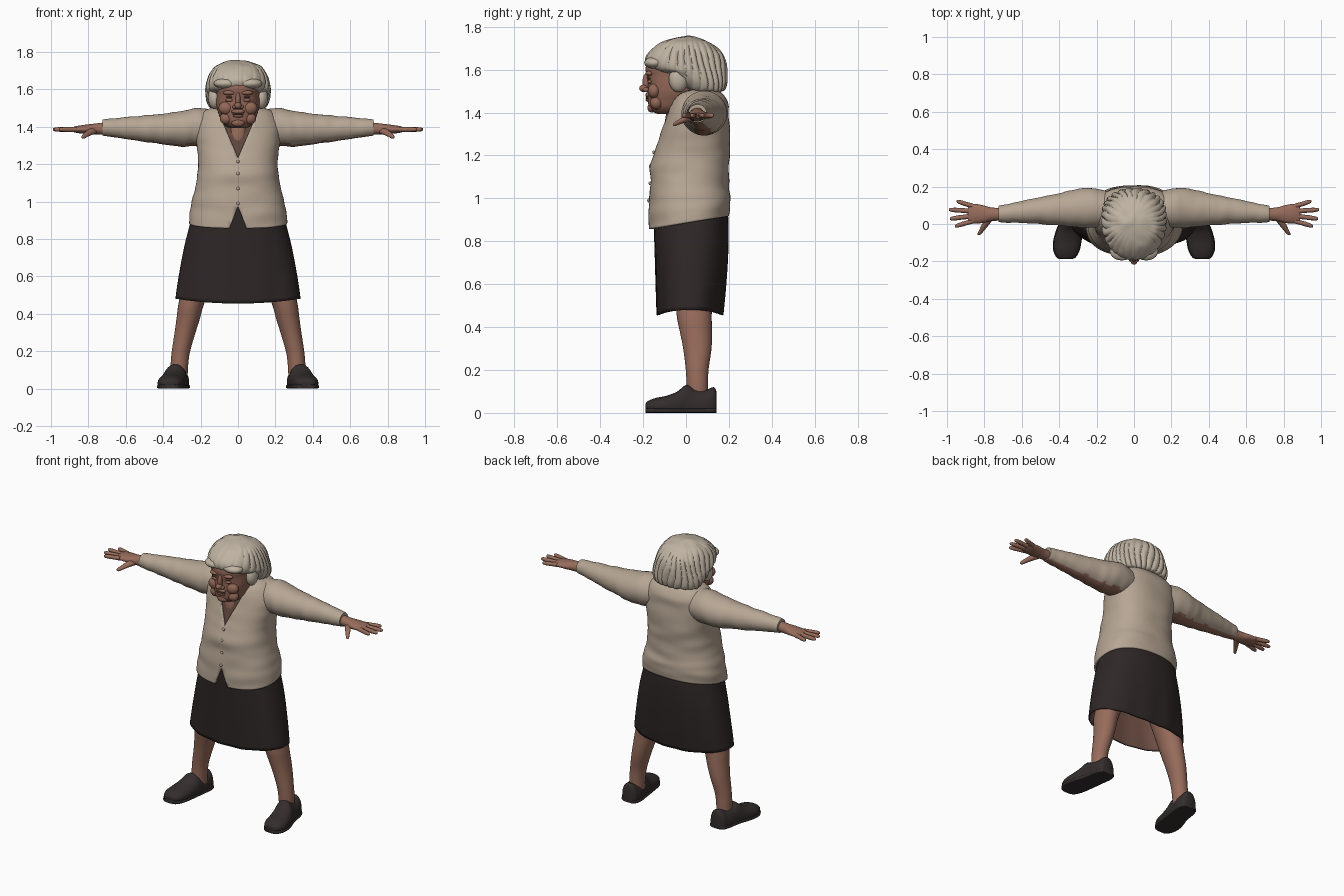
import bpy, bmesh, math
from mathutils import Vector, noise


def material(name, rgb):
    m = bpy.data.materials.new(name)
    m.diffuse_color = (*rgb, 1)
    return m


WOOL = material("beige wool", (0.47, 0.38, 0.295))
HAIR = material("grey blonde hair", (0.52, 0.45, 0.36))
SKIN = material("skin", (0.31, 0.15, 0.105))
FACE = material("face skin", (0.29, 0.135, 0.095))
DARK = material("skirt black", (0.028, 0.020, 0.020))
SHOE = material("shoe black", (0.034, 0.026, 0.026))
BLOUSE = material("brown blouse", (0.11, 0.062, 0.046))
LINING = material("skirt lining", (0.16, 0.08, 0.06))
LIP = material("lip and eyelid", (0.17, 0.065, 0.05))


def finish(name, bm, mats, mirror=False, angle=50):
    bmesh.ops.recalc_face_normals(bm, faces=bm.faces)
    me = bpy.data.meshes.new(name)
    bm.to_mesh(me)
    bm.free()
    ob = bpy.data.objects.new(name, me)
    bpy.context.collection.objects.link(ob)
    for m in mats:
        me.materials.append(m)
    bpy.ops.object.select_all(action='DESELECT')
    ob.select_set(True)
    bpy.context.view_layer.objects.active = ob
    bpy.ops.object.shade_smooth_by_angle(angle=math.radians(angle))
    if mirror:
        ob.modifiers.new("Mirror", 'MIRROR')
    return ob


def catmull(rings, k):
    out = []
    for i in range(len(rings) - 1):
        p0, p1, p2 = rings[max(i - 1, 0)], rings[i], rings[i + 1]
        p3 = rings[min(i + 2, len(rings) - 1)]
        for j in range(k):
            t = j / k
            out.append([0.5 * (2 * b + (c - a) * t + (2 * a - 5 * b + 4 * c - d) * t * t
                               + (3 * b - a - 3 * c + d) * t ** 3)
                        for a, b, c, d in zip(p0, p1, p2, p3)])
    return out + [list(rings[-1])]


def loft_bm(rings, axis='z', n=32, p=2.0, k=4, caps=True, warp=None):
    """rings: (position along axis, centre a, centre b, radius a, radius b)"""
    bm = bmesh.new()
    loops = []
    for t, a, b, ra, rb in catmull(rings, k):
        loop = []
        for i in range(n):
            c, s = math.cos(2 * math.pi * i / n), math.sin(2 * math.pi * i / n)
            u = a + ra * math.copysign(abs(c) ** (2 / p), c)
            w = b + rb * math.copysign(abs(s) ** (2 / p), s)
            v = Vector({'x': (t, u, w), 'y': (u, t, w), 'z': (u, w, t)}[axis])
            loop.append(bm.verts.new(warp(v) if warp else v))
        loops.append(loop)
    for l0, l1 in zip(loops, loops[1:]):
        for i in range(n):
            bm.faces.new((l0[i], l0[(i + 1) % n], l1[(i + 1) % n], l1[i]))
    if caps:
        bm.faces.new(loops[0])
        bm.faces.new(loops[-1])
    return bm


def loft(name, rings, mat, mirror=False, angle=50, **kw):
    return finish(name, loft_bm(rings, **kw), [mat], mirror, angle)


def body(rows, inset=0.0):
    """rows: (z, front y, back y, half width)"""
    return [(z, 0, (f + b) / 2, r - inset, (b - f) / 2 - inset) for z, f, b, r in rows]


def blob(name, loc, size, mat, mirror=False):
    bm = bmesh.new()
    bmesh.ops.create_uvsphere(bm, u_segments=20, v_segments=12, radius=1)
    for v in bm.verts:
        v.co = Vector(loc) + Vector(a * b for a, b in zip(v.co, size))
    return finish(name, bm, [mat], mirror)


# Cardigan body: open tube, tilted hem, V neck and hem notch cut out
TORSO = [(0.885, -0.175, 0.20, 0.262), (0.95, -0.175, 0.207, 0.258), (1.0, -0.172, 0.207, 0.248),
         (1.07, -0.165, 0.20, 0.23), (1.14, -0.168, 0.20, 0.217), (1.22, -0.147, 0.205, 0.213),
         (1.30, -0.12, 0.205, 0.222), (1.38, -0.095, 0.20, 0.228), (1.44, -0.075, 0.195, 0.215),
         (1.485, -0.045, 0.175, 0.18), (1.515, 0.0, 0.14, 0.10)]


def knit(v):
    v = v.copy()
    amount = 0.006 * noise.noise(Vector((v.x * 5, v.y * 5, v.z * 17)))
    out = Vector((v.x, v.y - 0.02, 0)).normalized() * amount
    v.z += v.y * 0.16 * max(0, min(1, (1.05 - v.z) / 0.15))
    return v + out


bm = loft_bm(body(TORSO), n=72, p=2.35, k=5, caps=False, warp=knit)
NECK, HEM = 0.43, 0.39
for side in (1, -1):
    for z, slope in ((1.235, NECK), (0.975, -HEM)):
        bmesh.ops.bisect_plane(bm, geom=bm.verts[:] + bm.edges[:] + bm.faces[:], dist=1e-5,
                               plane_co=(0, 0, z), plane_no=(side, 0, -slope))
gone = []
for f in bm.faces:
    c = f.calc_center_median()
    if c.y < 0.04 and (abs(c.x) < NECK * (c.z - 1.235) or abs(c.x) < HEM * (0.975 - c.z)):
        gone.append(f)
bmesh.ops.delete(bm, geom=gone, context='FACES')
cardigan = finish("cardigan", bm, [WOOL])
thick = cardigan.modifiers.new("Thickness", 'SOLIDIFY')
thick.thickness, thick.offset = 0.012, -1
loft("blouse", body(TORSO[5:], 0.012), BLOUSE, n=48, p=2.35)
for z, y in ((0.99, -0.175), (1.07, -0.168), (1.15, -0.167), (1.215, -0.15)):
    blob("cardigan_button", (0, y, z), (0.009, 0.006, 0.009), WOOL)


# Sleeves, with the bare underside of the arm
def sleeve_fold(v):
    d = Vector((0, v.y - 0.07, v.z - 1.39)).normalized()
    return v + d * 0.005 * noise.noise(Vector((v.x * 20, v.y * 8, v.z * 8)))


bm = loft_bm([(0.12, 0.08, 1.395, 0.09, 0.09), (0.21, 0.085, 1.398, 0.105, 0.102),
              (0.30, 0.085, 1.39, 0.102, 0.095), (0.40, 0.078, 1.388, 0.086, 0.082),
              (0.50, 0.072, 1.39, 0.072, 0.070), (0.62, 0.062, 1.393, 0.056, 0.056),
              (0.70, 0.055, 1.395, 0.046, 0.046), (0.725, 0.053, 1.395, 0.042, 0.042)],
             axis='x', n=40, k=6, warp=sleeve_fold)
bmesh.ops.recalc_face_normals(bm, faces=bm.faces)
for f in bm.faces:
    f.material_index = int(f.normal.z < -0.86 and f.calc_center_median().x > 0.2)
finish("sleeve", bm, [WOOL, SKIN], mirror=True)

# Hands: palm, four fingers, thumb
loft("palm", [(0.69, 0.052, 1.392, 0.034, 0.034), (0.76, 0.052, 1.388, 0.036, 0.03),
              (0.81, 0.053, 1.387, 0.048, 0.025), (0.86, 0.056, 1.386, 0.052, 0.019),
              (0.888, 0.056, 1.386, 0.044, 0.011)], SKIN, mirror=True, axis='x', n=24)
for x0, y0, x1, y1 in ((0.86, 0.095, 0.948, 0.122), (0.87, 0.069, 0.99, 0.077),
                       (0.87, 0.042, 0.985, 0.028), (0.86, 0.016, 0.957, -0.012)):
    rows = [(x0 + (x1 - x0) * t, y0 + (y1 - y0) * t, 1.386, r, r)
            for t, r in ((0, 0.014), (0.45, 0.0125), (0.6, 0.013), (0.92, 0.010), (1, 0.004))]
    loft("finger", rows, SKIN, mirror=True, axis='x', n=12, k=2)
loft("thumb", [(0.04, 0.765, 1.382, 0.022, 0.02), (0.0, 0.792, 1.37, 0.02, 0.016),
               (-0.035, 0.815, 1.355, 0.014, 0.012), (-0.052, 0.826, 1.347, 0.011, 0.010),
               (-0.06, 0.83, 1.344, 0.004, 0.004)], SKIN, mirror=True, axis='y', n=14, k=3)


# Skirt: open tube with lining, hem lifted at the sides
def drape(v):
    v = v.copy()
    low = max(0, (0.93 - v.z) / 0.47)
    v.z += 0.025 * (v.x / 0.33) ** 2 * low
    v.y += 0.003 * math.sin(v.x * 40) * low
    return v


bm = loft_bm(body([(0.455, -0.135, 0.172, 0.335), (0.58, -0.14, 0.185, 0.318),
                   (0.75, -0.146, 0.197, 0.288), (0.90, -0.152, 0.198, 0.252),
                   (1.0, -0.155, 0.185, 0.232)]), n=64, p=2.3, caps=False, warp=drape)
skirt = finish("skirt", bm, [DARK, LINING])
thick = skirt.modifiers.new("Thickness", 'SOLIDIFY')
thick.thickness, thick.offset, thick.material_offset = 0.008, -1, 1

# Legs
loft("leg", [(0.05, 0.315, 0.055, 0.045, 0.048), (0.13, 0.313, 0.053, 0.047, 0.05),
             (0.20, 0.305, 0.052, 0.049, 0.053), (0.30, 0.283, 0.053, 0.056, 0.066),
             (0.38, 0.265, 0.046, 0.063, 0.075), (0.46, 0.248, 0.038, 0.069, 0.082),
             (0.62, 0.195, 0.035, 0.085, 0.09), (0.85, 0.12, 0.03, 0.10, 0.10)],
     SKIN, mirror=True)

# Shoes: (y, centre x, half width, height), plus a slightly wider sole
LAST = [(-0.188, 0.365, 0.028, 0.042), (-0.178, 0.363, 0.048, 0.055), (-0.14, 0.361, 0.067, 0.070),
        (-0.09, 0.356, 0.072, 0.080), (-0.04, 0.346, 0.069, 0.100), (0.0, 0.336, 0.064, 0.130),
        (0.04, 0.329, 0.062, 0.115), (0.09, 0.322, 0.061, 0.108), (0.13, 0.319, 0.05, 0.120),
        (0.143, 0.318, 0.034, 0.095)]
loft("shoe", [(y, x, 0.03, r, h - 0.03) for y, x, r, h in LAST], SHOE, mirror=True, axis='y',
     n=32, p=2.2, warp=lambda v: Vector((v.x, v.y, max(v.z, 0.004))))
loft("sole", [(y, x, 0.011, r + 0.004, 0.011) for y, x, r, h in LAST], SHOE, mirror=True,
     axis='y', n=24, p=5)

# Neck and head
loft("neck", [(1.29, 0, -0.05, 0.035, 0.045), (1.34, 0, -0.045, 0.05, 0.055),
              (1.40, 0, -0.03, 0.062, 0.062), (1.48, 0, 0.0, 0.08, 0.08)], SKIN)
loft("head", body([(1.393, -0.13, -0.02, 0.035), (1.402, -0.153, 0.0, 0.062),
                   (1.425, -0.172, 0.03, 0.085), (1.455, -0.178, 0.055, 0.098),
                   (1.49, -0.18, 0.07, 0.110), (1.53, -0.178, 0.08, 0.116),
                   (1.57, -0.183, 0.1, 0.116), (1.61, -0.188, 0.1, 0.116),
                   (1.66, -0.165, 0.1, 0.10), (1.70, -0.1, 0.08, 0.06)]), FACE, n=48, p=2.2)
blob("nose_bridge", (0, -0.183, 1.542), (0.014, 0.02, 0.042), FACE)
blob("nose_tip", (0, -0.195, 1.513), (0.019, 0.023, 0.018), FACE)
blob("nostril", (0.017, -0.186, 1.506), (0.013, 0.015, 0.011), FACE, True)
blob("cheek", (0.062, -0.148, 1.50), (0.042, 0.03, 0.036), FACE, True)
blob("jowl", (0.062, -0.138, 1.445), (0.035, 0.03, 0.032), FACE, True)
blob("brow", (0.045, -0.170, 1.582), (0.036, 0.019, 0.013), FACE, True)
blob("eye", (0.043, -0.171, 1.559), (0.021, 0.009, 0.006), LIP, True)
blob("eye_bag", (0.044, -0.168, 1.543), (0.024, 0.011, 0.009), FACE, True)
blob("chin", (0, -0.160, 1.422), (0.036, 0.02, 0.022), FACE)
blob("upper_lip", (0, -0.176, 1.482), (0.036, 0.014, 0.012), FACE)
blob("mouth", (0, -0.180, 1.468), (0.034, 0.008, 0.005), LIP)
blob("lower_lip", (0, -0.176, 1.458), (0.028, 0.012, 0.008), FACE)


# Hair: bob with combed strand grooves
def comb(v):
    x, y = v.x, v.y - 0.02
    a = math.atan2(x, -y)
    strand = abs(math.sin(a * 14 + 1.2 * math.sin(v.z * 16 + a * 3)))
    depth = 0.07 * max(0.0, min(1.0, (1.765 - v.z) / 0.08))
    depth *= 0.3 if v.y < -0.1 else 1
    s = 1 + 0.02 - depth * (1 - strand) ** 1.5
    return Vector((x * s, y * s + 0.02, v.z + 0.006 * noise.noise(Vector((x * 20, y * 20, 1)))))


loft("hair", body([(1.498, 0.03, 0.165, 0.13), (1.508, -0.005, 0.18, 0.152),
                   (1.54, -0.05, 0.19, 0.167), (1.58, -0.11, 0.191, 0.172),
                   (1.605, -0.168, 0.19, 0.172), (1.64, -0.188, 0.184, 0.166),
                   (1.68, -0.172, 0.165, 0.153), (1.72, -0.125, 0.12, 0.125),
                   (1.742, -0.075, 0.075, 0.085), (1.754, -0.02, 0.04, 0.04),
                   (1.757, 0.0, 0.02, 0.01)]), HAIR, n=224, p=2.1, k=4, warp=comb)
blob("side_curl", (0.125, -0.035, 1.555), (0.035, 0.045, 0.06), HAIR, True)
blob("fringe_wave", (0.065, -0.145, 1.632), (0.065, 0.05, 0.028), HAIR, True)
